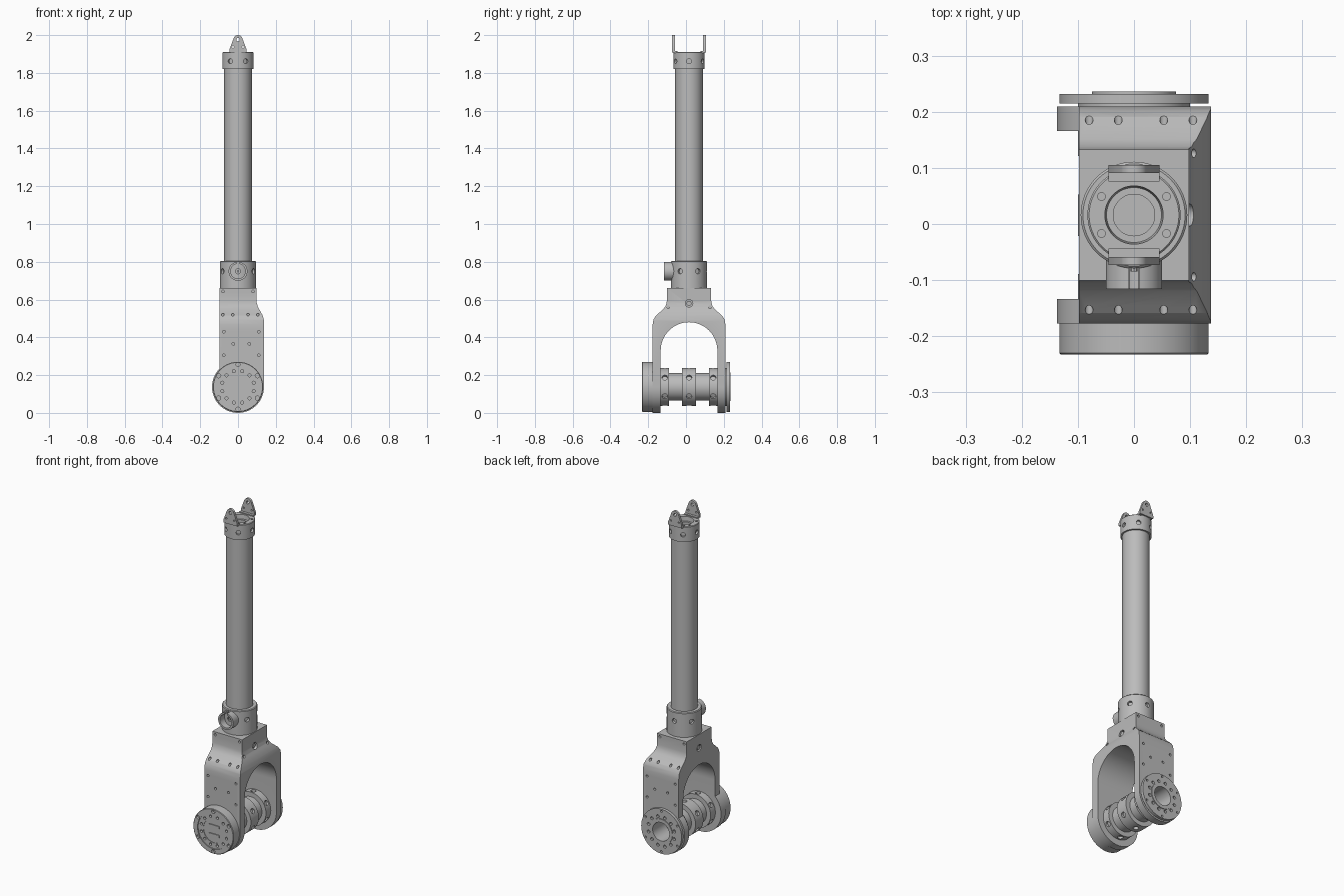
import bpy, bmesh
from math import cos, sin, pi, radians
from mathutils import Matrix, Vector

if "Cube" in bpy.data.objects:
    bpy.data.objects.remove(bpy.data.objects["Cube"])

CY = 0.016      # depth of the main axis
HZ = 0.1375     # height of the hinge axis

grey = bpy.data.materials.new("metal_grey")
grey.use_nodes = True
grey.diffuse_color = (0.5, 0.5, 0.5, 1)
grey.node_tree.nodes["Principled BSDF"].inputs["Base Color"].default_value = (0.5, 0.5, 0.5, 1)


def finish(name, bm):
    bmesh.ops.remove_doubles(bm, verts=bm.verts, dist=1e-6)
    bmesh.ops.recalc_face_normals(bm, faces=bm.faces)
    mesh = bpy.data.meshes.new(name)
    bm.to_mesh(mesh)
    bm.free()
    obj = bpy.data.objects.new(name, mesh)
    bpy.context.collection.objects.link(obj)
    mesh.materials.append(grey)
    return obj


def arc(cx, cy, r, a0, a1, n):
    angles = [radians(a0 + (a1 - a0) * i / n) for i in range(n + 1)]
    return [(cx + r * cos(a), cy + r * sin(a)) for a in angles]


def prism(name, pts, axis, lo, hi):
    """Extrude an outline in (y,z) along x, or in (x,z) along y."""
    bm = bmesh.new()
    place = (lambda p, d: (d, p[0], p[1])) if axis == "x" else (lambda p, d: (p[0], d, p[1]))
    face = bm.faces.new([bm.verts.new(place(p, lo)) for p in pts])
    ext = bmesh.ops.extrude_face_region(bm, geom=[face])["geom"]
    move = Vector(place((0, 0), hi - lo))
    bmesh.ops.translate(bm, verts=[v for v in ext if isinstance(v, bmesh.types.BMVert)], vec=move)
    return finish(name, bm)


def lathe(name, profile, axis="z", loc=(0, CY, 0), closed=False, seg=64):
    """Revolve (radius, distance) points about z or y."""
    bm = bmesh.new()
    verts = [bm.verts.new((r, 0, h)) for r, h in profile]
    edges = [bm.edges.new(p) for p in zip(verts, verts[1:])]
    if closed:
        edges.append(bm.edges.new((verts[-1], verts[0])))
    bmesh.ops.spin(bm, geom=verts + edges, cent=(0, 0, 0), axis=(0, 0, 1),
                   angle=2 * pi, steps=seg, use_merge=True)
    bmesh.ops.remove_doubles(bm, verts=bm.verts, dist=1e-6)
    if axis == "y":
        bmesh.ops.rotate(bm, verts=bm.verts, matrix=Matrix.Rotation(-pi / 2, 3, "X"))
    bmesh.ops.translate(bm, verts=bm.verts, vec=loc)
    return finish(name, bm)


def boolean(obj, tool, operation):
    mod = obj.modifiers.new("cut", "BOOLEAN")
    mod.operation, mod.object, mod.solver = operation, tool, "EXACT"
    with bpy.context.temp_override(object=obj, active_object=obj, selected_objects=[obj]):
        bpy.ops.object.modifier_apply(modifier=mod.name)
    bpy.data.objects.remove(tool)


def drill(obj, holes, depth=0.015):
    """Cut round holes given as (position, direction, radius)."""
    bm = bmesh.new()
    for pos, direction, r in holes:
        turn = Vector(direction).to_track_quat("Z", "Y").to_matrix().to_4x4()
        bmesh.ops.create_cone(bm, cap_ends=True, segments=16, radius1=r, radius2=r, depth=2 * depth,
                              matrix=Matrix.Translation(pos) @ turn)
    boolean(obj, finish("cutter", bm), "DIFFERENCE")


def radial(axis, r, at, start, hole):
    """Six holes around the rim of a collar."""
    out = []
    for k in range(6):
        a = radians(start + 60 * k)
        if axis == "z":
            d = Vector((cos(a), sin(a), 0))
            out.append((d * r + Vector((0, CY, at)), d, hole))
        else:
            d = Vector((cos(a), 0, sin(a)))
            out.append((d * r + Vector((0, at, HZ)), d, hole))
    return out


def face_ring(y, r, count, start, hole):
    """Holes on a disc that faces along y."""
    angles = [radians(start + 360 * k / count) for k in range(count)]
    return [((r * cos(a), y, HZ + r * sin(a)), (0, 1, 0), hole) for a in angles]


# Fork: arched side outline crossed with the front outline
half = [(.117, .66), (.117, .595), (.122, .57), (.135, .55), (.175, .515), (.188, .495),
        (.193, .465), (.193, -.01), (.15, -.01)] + arc(0, .33, .15, 0, 90, 16)
side = [(CY + y, z) for y, z in half] + [(CY - y, z) for y, z in reversed(half[:-1])]
fork = prism("fork", side, "x", -.2, .2)
front = [(-.098, .66), (.098, .66), (.098, .585), (.106, .56), (.13, .517), (.1375, .49)]
front += arc(0, HZ, .1375, 0, -224.5, 48)
boolean(fork, prism("fork_front", front, "y", -.3, .3), "INTERSECT")
holes = []
for s in (-1, 1):
    for x, z, y in ([(x, .52, .172) for x in (-.08, -.028, .053, .105)]
                    + [(x, z, .193) for x in (-.075, .11) for z in (.43, .305)]
                    + [(x, .365, .193) for x in (-.025, .06)]
                    + [(x, .643, .117) for x in (-.08, .08)]):
        holes.append(((x, CY + s * y, z), (0, 1, 0), .007))
    holes += [((.12, CY + s * .11, .56), (1, 0, 0), .008), ((s * .098, CY, .58), (1, 0, 0), .02)]
drill(fork, holes, .022)
drill(fork, [((0, CY + .175, HZ), (0, 1, 0), .068)], .04)

# Side screws of the fork block
for s, label in ((-1, "right"), (1, "left")):
    prism(label + "_block_screw", arc(CY, .58, .013, 0, 337.5, 15), "x", s * .085 - .01, s * .085 + .01)

# Hinge shaft with three collars and an open back end
shaft = lathe("hinge_shaft", [(0, -.17), (.1, -.17), (.1, -.105), (.073, -.105), (.073, -.037), (.1, -.037),
                              (.1, .037), (.073, .037), (.073, .105), (.1, .105), (.1, .151), (.072, .151),
                              (.072, .2), (.055, .2), (.055, .1), (.014, .1), (.014, .108), (0, .108)],
              "y", (0, CY, HZ))
drill(shaft, [h for y in (-.128, 0, .128) for h in radial("y", .1, CY + y, 30, .015)])

# Front drive cap
cap = lathe("drive_cap", [(0, -.17), (.133, -.17), (.133, -.23), (.13, -.233), (.104, -.233), (.104, -.227),
                          (.07, -.227), (.07, -.224), (0, -.224)], "y", (0, 0, HZ))
drill(cap, face_ring(-.233, .118, 6, 30, .011) + face_ring(-.227, .086, 12, 15, .008))
for i, z in enumerate((.165, .112)):
    outline = arc(.027, z, .009, -90, 90, 8) + arc(-.027, z, .009, 90, 270, 8)
    prism("cap_slot_%d" % (i + 1), outline, "y", -.229, -.222)

# Back flange
flange = lathe("back_flange", [(.055, .195), (.1, .195), (.1, .215), (.133, .215), (.133, .232), (.075, .232),
                               (.075, .236), (.055, .236)], "y", (0, 0, HZ), closed=True)
drill(flange, face_ring(.232, .088, 12, 15, .009) + face_ring(.232, .12, 6, 30, .006), .013)

# Lower collar and its split clamp
lower = lathe("lower_collar", [(0, .655), (.095, .655), (.095, .801), (.091, .805), (0, .805)])
drill(lower, radial("z", .095, .75, 30, .014))
clamp = arc(0, .75, .05, 100, 440, 40) + arc(0, .75, .039, 438, 102, 40)
prism("split_clamp", clamp, "y", -.116, -.03)
prism("clamp_pin", arc(0, .75, .006, 0, 315, 7), "y", -.085, -.07)

# Long tube
lathe("long_tube", [(0, .79), (.073, .79), (.073, 1.83), (0, 1.83)])

# Top collar
top = lathe("top_collar", [(0, 1.82), (.083, 1.82), (.083, 1.907), (.08, 1.91), (.052, 1.91), (.049, 1.885),
                           (.037, 1.885), (.037, 1.85), (0, 1.85)])
drill(top, radial("z", .083, 1.862, 0, .013)
      + [((x, CY + y, 1.91), (0, 0, 1), .007) for x in (-.058, .058) for y in (-.033, .033)], .012)

# Clevis lugs with inward feet
for s, label in ((-1, "front"), (1, "back")):
    outline = [(-.045, 1.908), (.045, 1.908), (.045, 1.925)] + arc(0, 1.976, .024, 20, 160, 14) + [(-.045, 1.925)]
    mid = CY + s * .082
    lug = prism(label + "_lug", outline, "y", mid - .007, mid + .007)
    drill(lug, [((0, mid, 1.976), (0, 1, 0), .009)]
          + [((x, mid, 1.937), (0, 1, 0), .005) for x in (-.026, .026)])
    foot = [(-.045, 1.905), (.045, 1.905), (.045, 1.916), (-.045, 1.916)]
    inner = CY + s * .07
    prism(label + "_lug_foot", foot, "y", inner - .01, inner + .01)

# Smooth round surfaces, keep edges sharp
for obj in bpy.context.scene.objects:
    if obj.type == "MESH":
        bpy.ops.object.select_all(action="DESELECT")
        obj.select_set(True)
        bpy.context.view_layer.objects.active = obj
        bpy.ops.object.shade_smooth_by_angle(angle=radians(30))
